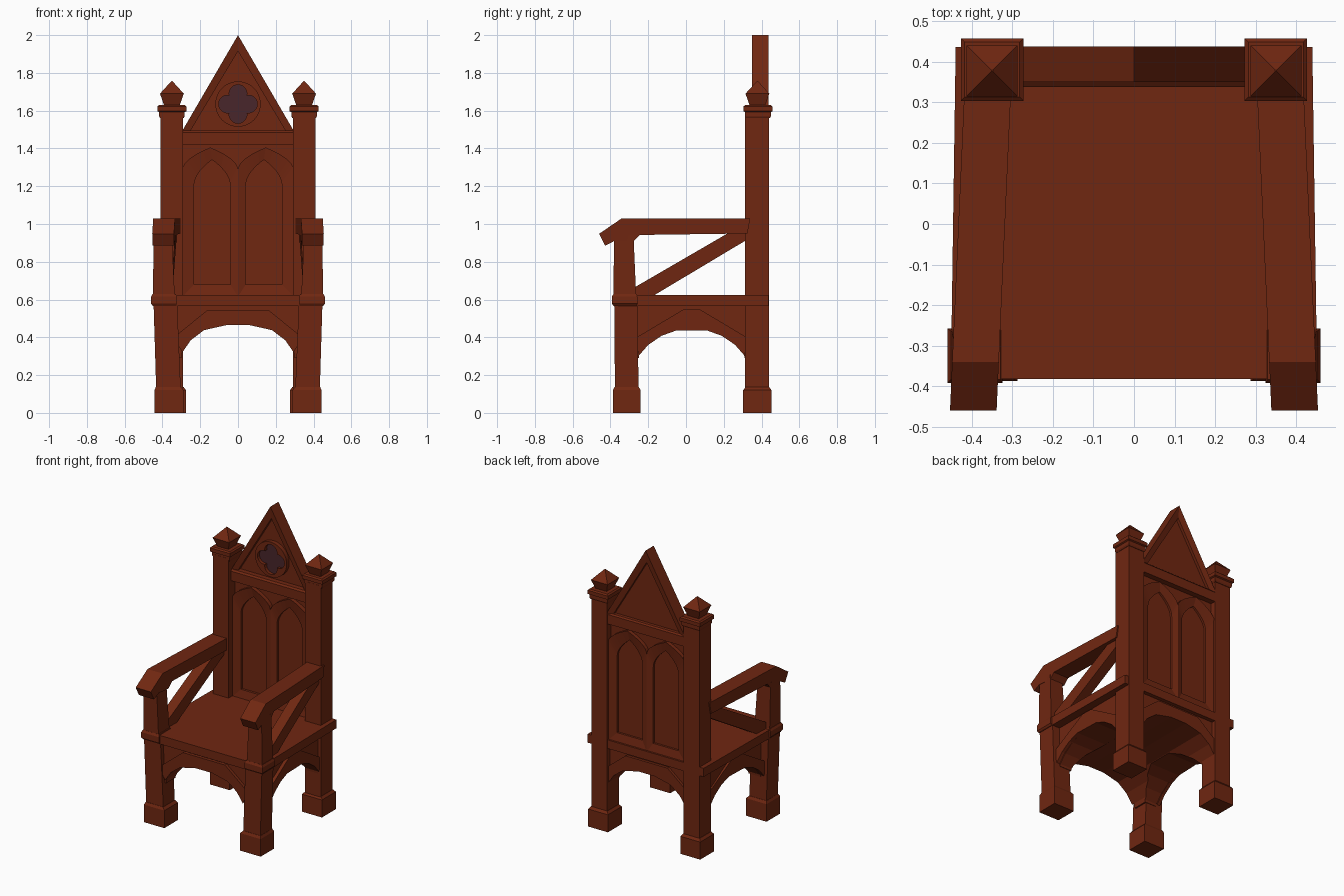
import bpy, bmesh, math

cube = bpy.data.objects.get("Cube")
if cube:
    bpy.data.objects.remove(cube, do_unlink=True)


def material(name, rgb):
    m = bpy.data.materials.new(name)
    m.use_nodes = True
    m.diffuse_color = (*rgb, 1)
    m.node_tree.nodes["Principled BSDF"].inputs["Base Color"].default_value = (*rgb, 1)
    return m


WOOD = material("red_brown_wood", (0.162, 0.020, 0.0055))
GLASS = material("dark_plum_glass", (0.065, 0.019, 0.024))


def loft(name, loops, closed=False, mirror=False, mat=WOOD):
    """Skin matching loops of points; closed joins last to first, otherwise ends are capped."""
    bm = bmesh.new()
    rows = [[bm.verts.new(p) for p in loop] for loop in loops]
    pairs = list(zip(rows, rows[1:]))
    if closed:
        pairs.append((rows[-1], rows[0]))
    else:
        bm.faces.new(rows[0])
        bm.faces.new(rows[-1])
    n = len(rows[0])
    for a, b in pairs:
        for i in range(n):
            j = (i + 1) % n
            bm.faces.new((a[i], a[j], b[j], b[i]))
    bmesh.ops.recalc_face_normals(bm, faces=bm.faces)
    mesh = bpy.data.meshes.new(name)
    bm.to_mesh(mesh)
    bm.free()
    mesh.materials.append(mat)
    ob = bpy.data.objects.new(name, mesh)
    bpy.context.collection.objects.link(ob)
    if mirror:
        ob.modifiers.new("Mirror", 'MIRROR')
    return ob


def tower(name, sections, mirror=True):
    """Stack of rectangles (x0, x1, y0, y1, z)."""
    return loft(name, [[(a, c, z), (b, c, z), (b, d, z), (a, d, z)]
                       for a, b, c, d, z in sections], mirror=mirror)


def square_tower(name, cx, cy, sections):
    return tower(name, [(cx - r, cx + r, cy - r, cy + r, z) for r, z in sections])


def at_y(pts, y):
    return [(x, y, z) for x, z in pts]


def slab_y(name, pts, y0, y1, **kw):
    return loft(name, [at_y(pts, y0), at_y(pts, y1)], **kw)


def slab_x(name, pts, x0, x1, splay=0.0, **kw):
    """Side profile of (y, z) points; splay pushes the front outward."""
    return loft(name, [[(x + splay * (0.34 - y), y, z) for y, z in pts]
                       for x in (x0, x1)], **kw)


def ring_y(name, outer, inner, y0, y1, bevel=0.0, **kw):
    return loft(name, [at_y(outer, y0), at_y(outer, y1), at_y(inner, y1 - bevel),
                       at_y(inner, y0 + bevel)], closed=True, **kw)


# Back posts with feet, caps and finials
PX, PY = 0.35, 0.378
tower("back_post", [(0.29, 0.41, 0.312, 0.44, 0.1), (0.29, 0.41, 0.312, 0.44, 1.58)])
square_tower("back_foot", PX, PY, [(0.075, 0), (0.075, 0.12), (0.062, 0.137)])
square_tower("post_cap", PX, PY + 0.003,
             [(0.062, 1.56), (0.068, 1.57), (0.068, 1.592), (0.077, 1.597),
              (0.077, 1.622), (0.068, 1.63)])
square_tower("finial", PX, PY, [(0.04, 1.625), (0.063, 1.69), (0.002, 1.757)])

# Front legs with feet, collars and arm supports
tower("front_foot", [(0.288, 0.443, -0.387, -0.24, 0), (0.288, 0.443, -0.387, -0.24, 0.12),
                     (0.303, 0.435, -0.378, -0.25, 0.137)])
tower("front_leg", [(0.303, 0.433, -0.376, -0.252, 0.12), (0.322, 0.447, -0.38, -0.255, 0.58)])
tower("front_collar", [(0.325, 0.45, -0.383, -0.26, 0.565), (0.325, 0.46, -0.392, -0.258, 0.578),
                       (0.325, 0.46, -0.392, -0.258, 0.615), (0.33, 0.452, -0.384, -0.264, 0.63)])
tower("arm_support", [(0.335, 0.45, -0.383, -0.264, 0.62), (0.35, 0.447, -0.382, -0.278, 0.94)])

# Seat
loft("seat", [[(-0.452, -0.382, z), (0.452, -0.382, z), (0.44, 0.437, z), (-0.44, 0.437, z)]
              for z in (0.565, 0.624)])

# Arms and their diagonal braces
slab_x("arm", [(-0.46, 0.948), (-0.34, 1.03), (0.34, 1.03), (0.325, 0.95), (-0.245, 0.942),
               (-0.28, 0.905), (-0.38, 0.91), (-0.428, 0.885)], 0.303, 0.418, 0.045, mirror=True)
slab_x("arm_brace", [(-0.28, 0.66), (0.22, 0.95), (0.32, 0.96), (0.32, 0.915), (-0.17, 0.622),
                     (-0.28, 0.622)], 0.325, 0.395, 0.045, mirror=True)

# Arched openings under the seat, as (offset, height)
half_front = [(0.312, 0.22), (0.295, 0.32), (0.25, 0.385), (0.18, 0.438), (0.06, 0.465)]
half_side = [(0.29, 0.2), (0.278, 0.305), (0.23, 0.36), (0.16, 0.408), (0.085, 0.435)]
arch_front = half_front + [(-u, z) for u, z in reversed(half_front)]
arch_side = [(0.03 + u, z) for u, z in half_side + [(-a, b) for a, b in reversed(half_side)]]

# Vaulted underside: a block cut by two crossing arches
vault = tower("vaulted_underside", [(-0.39, 0.39, -0.35, 0.41, z) for z in (0.29, 0.57)],
              mirror=False)
cutters = [slab_y("front_arch_cutter", arch_front, -0.6, 0.6),
           slab_x("side_arch_cutter", arch_side, -0.6, 0.6)]
bpy.context.view_layer.objects.active = vault
for c in cutters:
    c.hide_render = True
    mod = vault.modifiers.new("Arch", 'BOOLEAN')
    mod.operation = 'DIFFERENCE'
    mod.solver = 'EXACT'
    mod.object = c
    bpy.ops.object.modifier_apply(modifier=mod.name)
    bpy.data.objects.remove(c, do_unlink=True)

# Raised arch braces on each side
brace_front = arch_front[1:-1] + [(-0.34, 0.40), (-0.16, 0.546), (0.16, 0.546), (0.34, 0.40)]
brace_side = arch_side[1:-1] + [(-0.27, 0.395), (-0.01, 0.55), (0.07, 0.55), (0.33, 0.395)]
slab_y("front_arch_brace", brace_front, -0.37, -0.34)
slab_y("back_arch_brace", brace_front, 0.40, 0.428)
slab_x("side_arch_brace", brace_side, 0.375, 0.398, 0.035, mirror=True)


# Backrest: thin core, pointed-arch frames and rails
def lancet(cx, w, z0, spring, apex, n=7):
    right = [(w * (1 - (i / n) ** 2), spring + (apex - spring) * i / n) for i in range(n + 1)]
    left = [(-u, z) for u, z in reversed(right[:-1])]
    return [(cx + u, z) for u, z in [(-w, z0), (w, z0)] + right + left]


slab_y("back_core", [(-0.3, 0.62), (0.3, 0.62), (0.3, 1.45), (-0.3, 1.45)], 0.38, 0.40)
ring_y("lancet_frame", lancet(0.147, 0.147, 0.615, 1.285, 1.405),
       lancet(0.137, 0.096, 0.68, 1.2, 1.34), 0.352, 0.426, 0.012, mirror=True)
tower("back_top_rail", [(-0.3, 0.3, 0.338, 0.438, 1.42), (-0.3, 0.3, 0.338, 0.438, 1.485),
                        (-0.3, 0.3, 0.35, 0.43, 1.495)], mirror=False)

# Gable with recessed panel
gable = [(-0.298, 1.488), (0.298, 1.488), (0, 2.0)]
gable_inner = [(-0.252, 1.493), (0.252, 1.493), (0, 1.915)]
ring_y("gable_frame", gable, gable_inner, 0.35, 0.438, 0.01)
slab_y("gable_panel", gable_inner, 0.384, 0.408)


# Four-lobed rose and its glass
def rose(radius_at, n=48):
    angles = [2 * math.pi * i / n for i in range(n)]
    return [(radius_at(a) * math.cos(a), 1.635 + radius_at(a) * math.sin(a)) for a in angles]


def lobes(a):
    d, r, q = 0.055, 0.047, math.pi / 2
    f = (a + q / 2) % q - q / 2
    return d * math.cos(f) + math.sqrt(r * r - (d * math.sin(f)) ** 2)


ring_y("rose_ring", rose(lambda a: 0.12), rose(lobes), 0.356, 0.39)
slab_y("rose_glass", rose(lambda a: 0.11), 0.378, 0.386, mat=GLASS)
